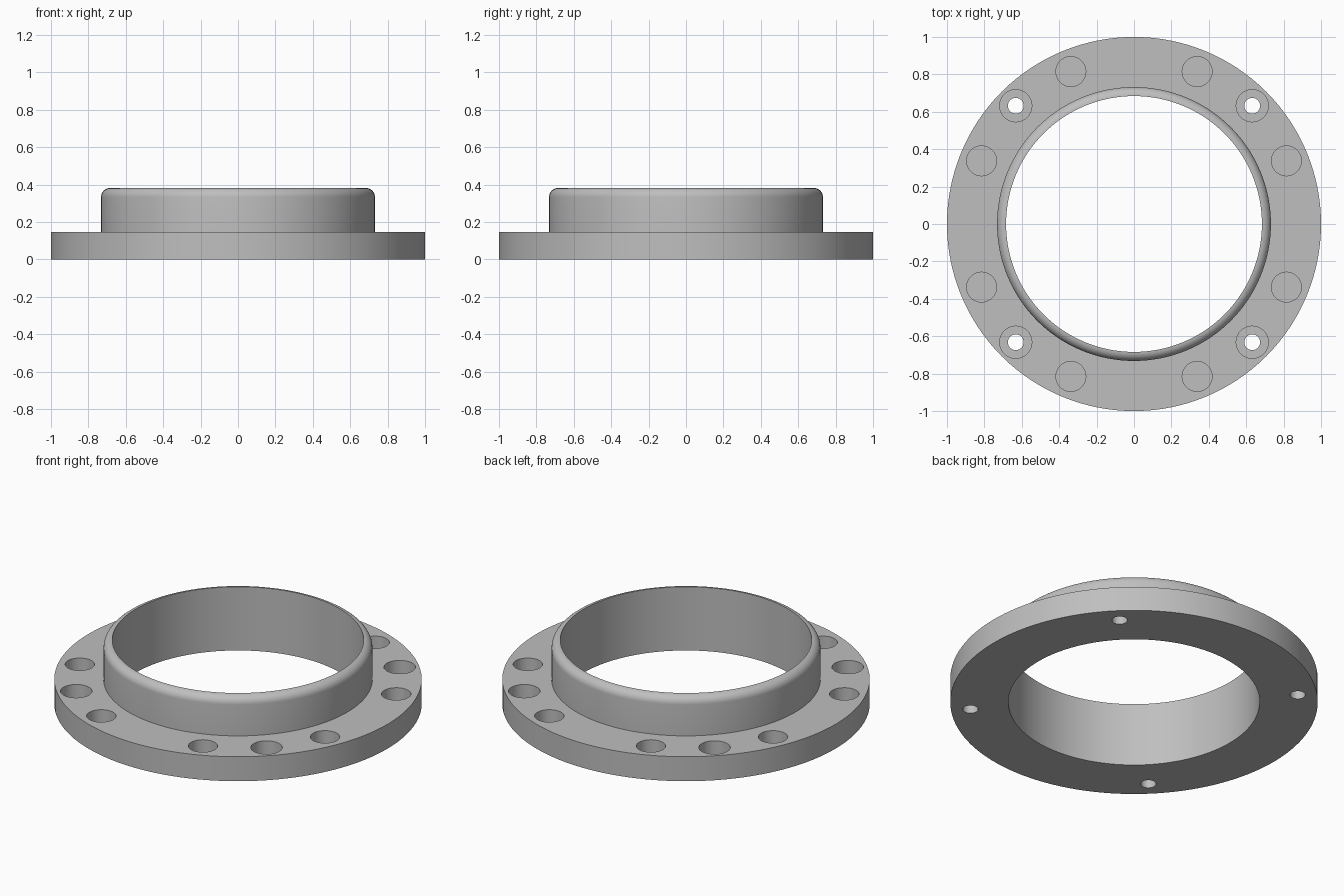
import bpy, bmesh
from math import sin, cos, pi, radians
from mathutils import Matrix

cube = bpy.data.objects.get("Cube")
if cube:
    bpy.data.objects.remove(cube, do_unlink=True)

# One plain grey material
grey = bpy.data.materials.new("plain grey")
grey.use_nodes = True
colour = (0.52, 0.52, 0.52, 1)
grey.diffuse_color = colour
grey.node_tree.nodes["Principled BSDF"].inputs["Base Color"].default_value = colour

FLANGE_R, FLANGE_H = 1.0, 0.147
BORE_R, COLLAR_R, TOP = 0.684, 0.732, 0.382
FILLET = COLLAR_R - BORE_R


def revolve(bm, profile, steps, closed, place=Matrix()):
    """Turn an (r, z) profile around z and move it into place."""
    part = bmesh.new()
    verts = [part.verts.new((r, 0, z)) for r, z in profile]
    pairs = list(zip(verts, verts[1:]))
    if closed:
        pairs.append((verts[-1], verts[0]))
    edges = [part.edges.new(p) for p in pairs]
    bmesh.ops.spin(part, geom=verts + edges, cent=(0, 0, 0), axis=(0, 0, 1),
                   angle=2 * pi, steps=steps, use_duplicate=False)
    bmesh.ops.remove_doubles(part, verts=part.verts[:], dist=1e-5)
    bmesh.ops.recalc_face_normals(part, faces=part.faces[:])
    part.transform(place)
    temp = bpy.data.meshes.new("temp")
    part.to_mesh(temp)
    part.free()
    bm.from_mesh(temp)
    bpy.data.meshes.remove(temp)


def make_object(name, bm):
    mesh = bpy.data.meshes.new(name)
    bm.to_mesh(mesh)
    bm.free()
    mesh.materials.append(grey)
    obj = bpy.data.objects.new(name, mesh)
    bpy.context.collection.objects.link(obj)
    return obj


def on_circle(radius, degrees):
    a = radians(degrees)
    return Matrix.Translation((radius * cos(a), radius * sin(a), 0))


# Flange and collar in one turned profile, with a rounded collar rim
profile = [(BORE_R, 0), (FLANGE_R, 0), (FLANGE_R, FLANGE_H), (COLLAR_R, FLANGE_H)]
for i in range(9):
    a = pi / 2 * i / 8
    profile.append((BORE_R + FILLET * cos(a), TOP - FILLET + FILLET * sin(a)))
bm = bmesh.new()
revolve(bm, profile, 128, True)
ring = make_object("flanged_ring", bm)

# Eight blind pockets and four counterbored screw holes
above, below = FLANGE_H + 0.05, -0.05
pocket = [(0, 0.04), (0.08, 0.04), (0.08, above), (0, above)]
screw = [(0, below), (0.042, below), (0.042, 0.05), (0.086, 0.05),
         (0.086, above), (0, above)]
bm = bmesh.new()
for quarter in range(0, 360, 90):
    for offset in (22.5, 67.5):
        revolve(bm, pocket, 40, False, on_circle(0.882, quarter + offset))
    revolve(bm, screw, 40, False, on_circle(0.894, quarter + 45))
cutter = make_object("hole_cutter", bm)
cutter.hide_render = True

cut = ring.modifiers.new("holes", "BOOLEAN")
cut.operation = "DIFFERENCE"
cut.solver = "EXACT"
cut.object = cutter

bpy.ops.object.select_all(action="DESELECT")
ring.select_set(True)
bpy.context.view_layer.objects.active = ring
bpy.ops.object.modifier_apply(modifier=cut.name)
bpy.data.objects.remove(cutter, do_unlink=True)
bpy.ops.object.shade_smooth_by_angle(angle=radians(30))
